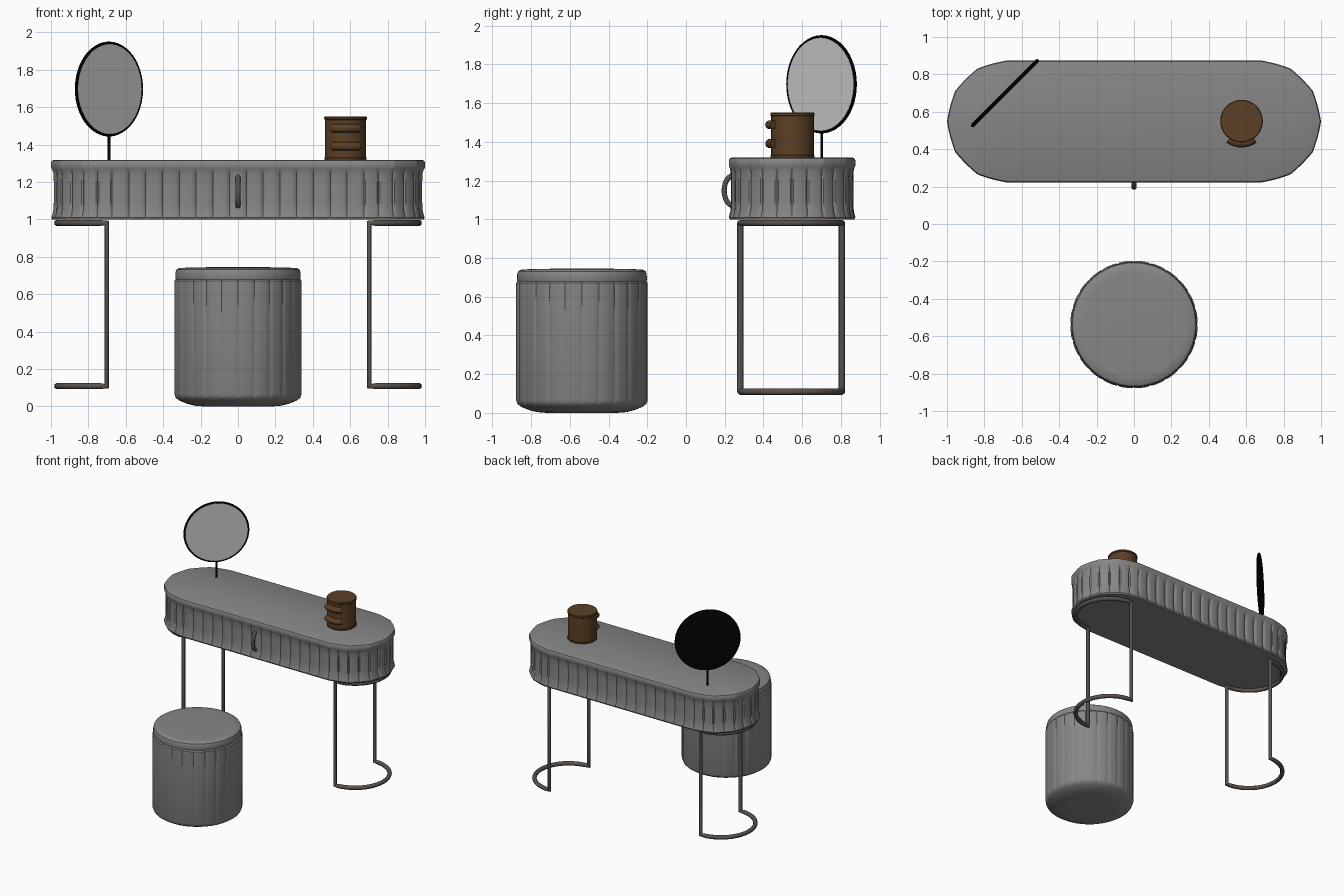
import bpy, bmesh
from math import sin, cos, pi, radians, hypot
from mathutils import Matrix

if "Cube" in bpy.data.objects:
    bpy.data.objects.remove(bpy.data.objects["Cube"])


def mat(name, c):
    m = bpy.data.materials.new(name)
    m.diffuse_color = (*c, 1)
    m.use_nodes = True
    m.node_tree.nodes["Principled BSDF"].inputs["Base Color"].default_value = m.diffuse_color
    return m


GREY = mat("grey_lacquer", (0.24, 0.24, 0.24))
BROWN = mat("wood", (0.105, 0.051, 0.018))
METAL = mat("dark_metal", (0.10, 0.085, 0.075))
BLACK = mat("black", (0.001, 0.001, 0.001))


def finish(ob, material=None, angle=35):
    if material:
        ob.data.materials.append(material)
    bpy.ops.object.select_all(action='DESELECT')
    ob.select_set(True)
    bpy.context.view_layer.objects.active = ob
    bpy.ops.object.shade_smooth_by_angle(angle=radians(angle))
    return ob


def skin(name, outline, rings, material=None, xform=Matrix(), angle=35):
    """Outline of (x, y, nx, ny, groove) lofted through rings of (z, inset, groove amount)."""
    bm = bmesh.new()
    loops = [[bm.verts.new((x - nx * (d + g * a), y - ny * (d + g * a), z))
              for x, y, nx, ny, g in outline] for z, d, a in rings]
    n = len(outline)
    for lo, hi in zip(loops, loops[1:]):
        for i in range(n):
            j = (i + 1) % n
            bm.faces.new((lo[i], lo[j], hi[j], hi[i]))
    bm.faces.new(loops[0][::-1])
    bm.faces.new(loops[-1])
    bmesh.ops.recalc_face_normals(bm, faces=bm.faces)
    bm.transform(xform)
    me = bpy.data.meshes.new(name)
    bm.to_mesh(me)
    bm.free()
    ob = bpy.data.objects.new(name, me)
    bpy.context.collection.objects.link(ob)
    return finish(ob, material, angle)


FLUTE = [(0, 1), (0.1, 0.25), (0.3, 0), (0.7, 0), (0.9, 0.25)]


def circle(r, n, depth=0):
    pts = []
    for i in range(n):
        for t, g in (FLUTE if depth else [(0, 0)]):
            a = 2 * pi * (i + t) / n + pi / 2
            pts.append((r * cos(a), r * sin(a), cos(a), sin(a), g * depth))
    return pts


def stadium(cx, r, depth):
    """Long oval with six softened facets per rounded end, flutes along each edge."""
    ends = [(s * cx, radians(-90 + 30 * k) + (0 if s > 0 else pi))
            for s in (1, -1) for k in range(7)]
    ps = [(x + r * cos(a), r * sin(a), cos(a), sin(a)) for x, a in ends]
    out = []
    for i, p in enumerate(ps):
        q = ps[(i + 1) % len(ps)]
        straight = i % 7 == 6
        flutes = 15 if straight else 2
        for k in range(flutes):
            for t, g in FLUTE:
                u = (k + t) / flutes
                x, y, nx, ny = (a + (b - a) * u for a, b in zip(p, q))
                if not straight:  # pull the facet part of the way out to the true arc
                    c = cx if i < 7 else -cx
                    f = 1 + 0.4 * (r / hypot(x - c, y) - 1)
                    x, y = c + (x - c) * f, y * f
                out.append((x, y, nx, ny, g * depth))
    return out


def tube(name, pts, r, material, cyclic=False):
    cu = bpy.data.curves.new(name, 'CURVE')
    cu.dimensions = '3D'
    cu.bevel_depth = r
    cu.bevel_resolution = 3
    cu.use_fill_caps = True
    sp = cu.splines.new('POLY')
    sp.points.add(len(pts) - 1)
    for p, co in zip(sp.points, pts):
        p.co = (*co, 1)
    sp.use_cyclic_u = cyclic
    ob = bpy.data.objects.new(name, cu)
    bpy.context.collection.objects.link(ob)
    bpy.ops.object.select_all(action='DESELECT')
    ob.select_set(True)
    bpy.context.view_layer.objects.active = ob
    bpy.ops.object.convert(target='MESH')
    return finish(bpy.context.object, material, 50)


# fluted table body with rounded top lip
TY = 0.548
skin("table_body", stadium(0.673, 0.327, 0.012),
     [(1.0, 0.03, 0), (1.0, 0.006, 0), (1.01, 0, 0.3), (1.04, 0.008, 0.8), (1.09, 0.011, 1),
      (1.2, 0.011, 1), (1.25, 0.009, 0.8), (1.265, 0.005, 0.3), (1.278, 0, 0), (1.303, 0, 0),
      (1.314, 0.005, 0), (1.318, 0.014, 0)],
     GREY, Matrix.Translation((0, TY, 0)))

# bow handle on the front
tube("drawer_handle", [(0, 0.245 - 0.048 * sin(pi * k / 12), 1.148 - 0.078 * cos(pi * k / 12))
                       for k in range(13)], 0.014, METAL)

# leg frames: two posts joined by half-circle rails at top and bottom
for side, s in (("left", -1), ("right", 1)):
    arc = [(s * (0.702 + 0.264 * cos(a)), 0.543 + 0.262 * sin(a))
           for a in (pi * (k / 20 - 0.5) for k in range(21))]
    path = [(x, y, 0.109) for x, y in arc] + [(x, y, 0.981) for x, y in arc[::-1]]
    tube(side + "_leg_frame", path, 0.017, METAL, True)

# stool: fluted drum and cushion
ST = Matrix.Translation((0, -0.5375, 0))
skin("stool_body", circle(0.341, 24, 0.005),
     [(0.0, 0.16, 0), (0.004, 0.11, 0), (0.014, 0.07, 0), (0.03, 0.03, 0), (0.045, 0.008, 0.5),
      (0.065, 0, 1), (0.67, 0, 1), (0.68, 0.008, 1)], GREY, ST)
skin("stool_cushion", circle(0.3375, 64),
     [(0.675, 0.006, 0), (0.685, 0.002, 0), (0.715, 0.003, 0), (0.731, 0.008, 0),
      (0.739, 0.02, 0), (0.742, 0.06, 0), (0.745, 0.2, 0)], GREY, ST)

# round mirror turned 45 degrees, on a thin post
MX = (Matrix.Translation((-0.69, 0.70, 1.697)) @ Matrix.Rotation(radians(45), 4, 'Z')
      @ Matrix.Rotation(radians(90), 4, 'X'))
skin("mirror_frame", circle(0.254, 48),
     [(-0.010, 0.012, 0), (-0.007, 0.003, 0), (0, 0, 0), (0.007, 0.003, 0),
      (0.010, 0.010, 0), (0.006, 0.014, 0)], BLACK, MX)
skin("mirror_glass", circle(0.241, 48), [(0.004, 0, 0), (0.0075, 0, 0)], None, MX)
tube("mirror_post", [(-0.69, 0.70, 1.31), (-0.69, 0.70, 1.45)], 0.007, BLACK)

# round wooden box with two curved pulls
BX = (0.575, 0.55)
skin("jewelry_box", circle(0.114, 40),
     [(1.315, 0.004, 0), (1.32, 0.001, 0), (1.328, 0.001, 0), (1.332, 0.004, 0),
      (1.532, 0.004, 0), (1.536, 0, 0), (1.546, 0, 0), (1.551, 0.004, 0)], BROWN,
     Matrix.Translation((*BX, 0)))
for name, z in (("lower_box_pull", 1.391), ("upper_box_pull", 1.488)):
    arc = [radians(-90 + 36 * (k / 6 - 1)) for k in range(13)]
    tube(name, [(BX[0] + 0.115 * cos(a), BX[1] + 0.117 * sin(a), z) for a in arc], 0.024, BROWN)
